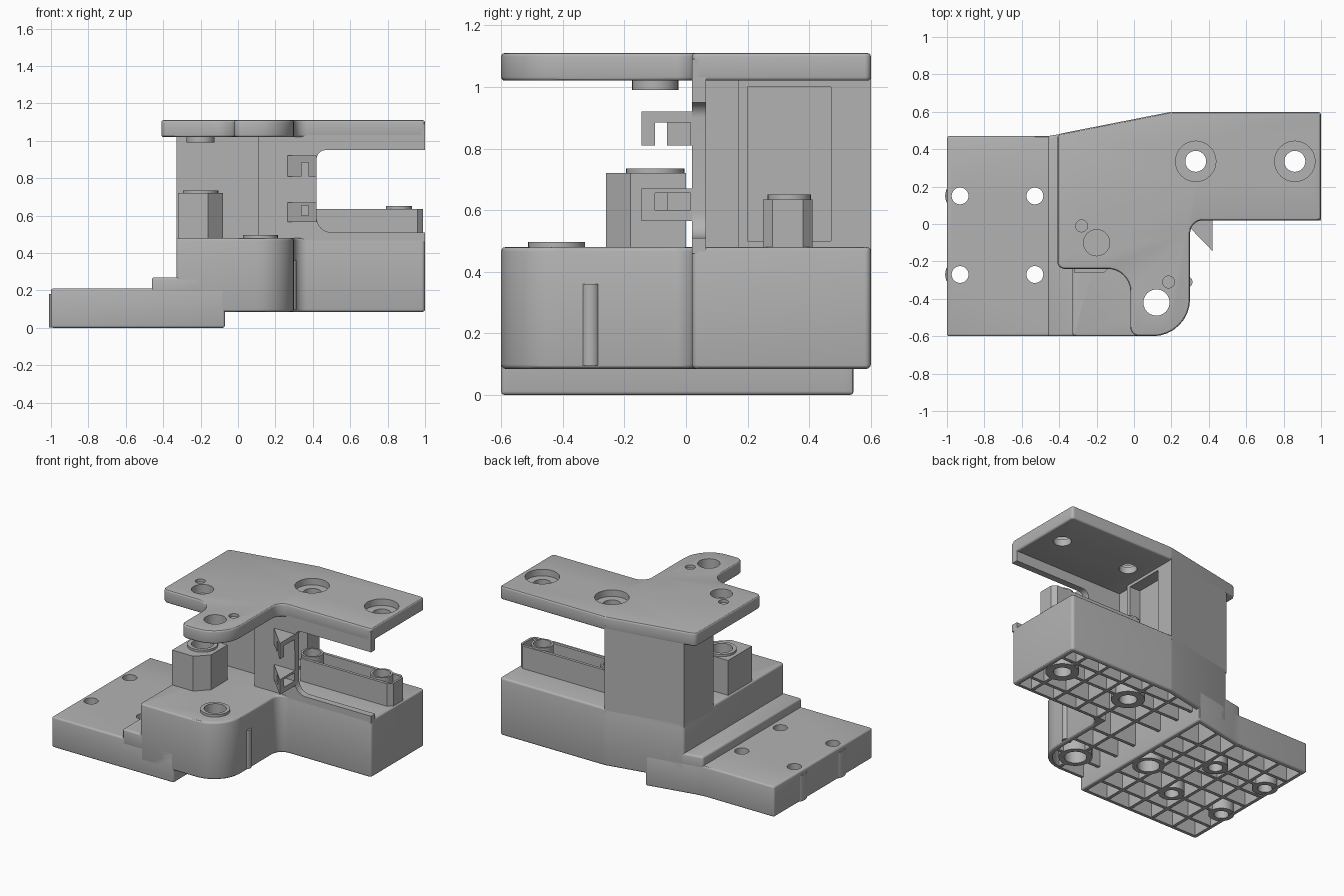
import bpy, bmesh, math
from mathutils import Vector

cube = bpy.data.objects.get("Cube")
if cube:
    bpy.data.objects.remove(cube)

grey = bpy.data.materials.new("plain grey")
grey.use_nodes = True
COLOR = (0.45, 0.45, 0.45, 1)
grey.diffuse_color = COLOR
grey.node_tree.nodes["Principled BSDF"].inputs["Base Color"].default_value = COLOR


def rounded(points, steps=8):
    """Outline from (x, y) or (x, y, radius) corners."""
    out = []
    n = len(points)
    for i, p in enumerate(points):
        c = Vector(p[:2])
        if len(p) < 3:
            out.append(c)
            continue
        a = (Vector(points[i - 1][:2]) - c).normalized()
        b = (Vector(points[(i + 1) % n][:2]) - c).normalized()
        half = a.angle(b) / 2
        mid = c + (a + b).normalized() * p[2] / math.sin(half)
        s = c + a * p[2] / math.tan(half) - mid
        e = c + b * p[2] / math.tan(half) - mid
        turn = math.atan2(s.x * e.y - s.y * e.x, s.dot(e))
        for k in range(steps + 1):
            t = turn * k / steps
            out.append(mid + Vector((s.x * math.cos(t) - s.y * math.sin(t),
                                     s.x * math.sin(t) + s.y * math.cos(t))))
    return out


def finish(bm, name):
    bmesh.ops.recalc_face_normals(bm, faces=bm.faces)
    mesh = bpy.data.meshes.new(name)
    bm.to_mesh(mesh)
    bm.free()
    mesh.materials.append(grey)
    obj = bpy.data.objects.new(name, mesh)
    bpy.context.collection.objects.link(obj)
    return obj


def prism(name, points, lo, hi, bevel=0, upright=False):
    """Extrude an outline along z, or along y when upright."""
    bm = bmesh.new()
    place = (lambda p: (p.x, lo, p.y)) if upright else (lambda p: (p.x, p.y, lo))
    face = bm.faces.new([bm.verts.new(place(p)) for p in rounded(points)])
    new = bmesh.ops.extrude_face_region(bm, geom=[face])["geom"]
    shift = (0, hi - lo, 0) if upright else (0, 0, hi - lo)
    bmesh.ops.translate(bm, verts=[v for v in new if isinstance(v, bmesh.types.BMVert)], vec=shift)
    obj = finish(bm, name)
    if bevel:
        mod = obj.modifiers.new("soft edges", "BEVEL")
        mod.width, mod.segments, mod.limit_method = bevel, 3, "ANGLE"
        mod.angle_limit = math.radians(35)
    return obj


def box(name, x0, x1, y0, y1, z0, z1, bevel=0):
    return prism(name, [(x0, y0), (x1, y0), (x1, y1), (x0, y1)], z0, z1, bevel)


def cylinders(name, spots, lo, hi):
    bm = bmesh.new()
    for x, y, r in spots:
        new = bmesh.ops.create_cone(bm, cap_ends=True, segments=32, radius1=r, radius2=r, depth=hi - lo)
        bmesh.ops.translate(bm, verts=new["verts"], vec=(x, y, (lo + hi) / 2))
    return finish(bm, name)


def back(x):
    """Rear edge of the body at a given x."""
    return 0.47 if x < -0.46 else min(0.6, 0.48 + (x + 0.4) * 0.2)


# Cutters: through holes, counterbores, pin recesses and underside pockets
post_spot, pad_spot = (-0.2, -0.1), (0.12, -0.42)
screws = [(0.33, 0.335), (0.86, 0.335)]
mounts = [(x, y) for x in (-0.93, -0.53) for y in (0.15, -0.27)]
holes = cylinders("hole_cutter", [(*post_spot, 0.07), (*pad_spot, 0.07)]
                  + [(*s, 0.056) for s in screws] + [(*m, 0.045) for m in mounts], -0.5, 1.5)
counterbores = cylinders("counterbore_cutter", [(*s, 0.108) for s in screws], 1.065, 1.3)
pins = cylinders("pin_cutter", [(-0.28, -0.01, 0.032), (0.185, -0.31, 0.032)], 1.09, 1.3)
CEIL_BASE, CEIL_BODY = 0.15, 0.42
pocket_base = prism("base_pocket", [(-0.97, -0.57), (-0.1, -0.57), (-0.1, back(-0.1) - 0.03),
                                    (-0.46, 0.44), (-0.97, 0.44)], -0.5, CEIL_BASE)
pocket_mid = prism("middle_pocket", [(-0.3, -0.57), (-0.1, -0.57), (-0.1, back(-0.1) - 0.03),
                                     (-0.3, back(-0.3) - 0.03)], -0.5, CEIL_BODY)
pocket_body = prism("body_pocket", [(-0.07, -0.57), (0.27, -0.57, 0.17), (0.27, 0.05), (0.97, 0.05),
                                    (0.97, 0.57), (0.2, 0.57), (-0.07, back(-0.07) - 0.03)], -0.5, CEIL_BODY)
groove = box("column_groove_cutter", 0.12, 0.5, 0.2, 0.47, 0.5, 1.0)
tray_cut = box("tray_cutter", 0.33, 0.975, 0.27, 0.39, 0.56, 0.9)
hook_cuts = [box("hook_cutter", 0.34, 0.6, -0.1, 0.015, z0, z1) for z0, z1 in ((0.81, 0.885), (0.6, 0.655))]
pockets = [pocket_base, pocket_mid, pocket_body]
cutters = [holes, counterbores, pins, groove, tray_cut] + pockets + hook_cuts

parts = []


def add(obj, *cuts):
    for c in cuts:
        mod = obj.modifiers.new("cut", "BOOLEAN")
        mod.operation, mod.solver, mod.object = "DIFFERENCE", "EXACT", c
    parts.append(obj)


# Mounting base and step
add(prism("mounting_base", [(-1, -0.6), (-0.07, -0.6), (-0.07, back(-0.07)), (-0.4, 0.48),
                            (-0.46, 0.47), (-1, 0.47)], 0, 0.21, 0.012), holes, *pockets)
add(prism("base_step", [(-0.46, -0.6), (-0.2, -0.6), (-0.2, back(-0.2)), (-0.4, 0.48), (-0.46, 0.47)],
          0.16, 0.27, 0.012), holes, *pockets)

# Main body
inner = [(1, 0.6, 0.02), (0.2, 0.6, 0.1)]
add(prism("main_body", [(-0.33, -0.6, 0.02), (0.3, -0.6, 0.2), (0.3, 0.02, 0.07), (1, 0.02, 0.02)]
          + inner + [(-0.33, back(-0.33))], 0.085, 0.48, 0.014), holes, *pockets)

# Top plate
add(prism("top_plate", [(-0.41, -0.24, 0.04), (-0.02, -0.24, 0.12), (-0.02, -0.6, 0.05), (0.3, -0.6, 0.2),
                        (0.3, 0.02, 0.07), (1, 0.02, 0.02)] + inner + [(-0.41, 0.48, 0.03)],
          1.02, 1.11, 0.012), holes, counterbores, pins)
add(cylinders("plate_boss", [(*post_spot, 0.075)], 0.99, 1.05))

# Rear column and front wall with its window
add(prism("column", [(-0.33, 0.17), (0.2, 0.17), (0.2, 0.6), (-0.33, back(-0.33))], 0.45, 1.05), groove)
add(box("column_web", 0.11, 0.17, 0.04, 0.19, 0.45, 1.05))
add(prism("window_wall", [(0.11, 0.46), (1, 0.46), (1, 0.51), (0.42, 0.51, 0.08), (0.42, 0.95, 0.05),
                          (1, 0.95), (1, 1.09), (0.11, 1.09)], 0.02, 0.065, upright=True))

# Wedge hooks
for cut, (z0, z1) in zip(hook_cuts, ((0.81, 0.92), (0.565, 0.67))):
    add(prism("hook", [(0.42, -0.145), (0.42, 0.03), (0.265, 0.03), (0.265, 0.015)], z0, z1), cut)

# Post, raised rings and side ridge
add(prism("post", [(-0.32, -0.26), (-0.16, -0.26), (-0.08, -0.18), (-0.08, 0), (-0.32, 0)], 0.45, 0.72), holes)
add(cylinders("post_ring", [(*post_spot, 0.095)], 0.7, 0.735), holes)
add(cylinders("pad_ring", [(*pad_spot, 0.093)], 0.46, 0.497), holes)
add(cylinders("side_ridge", [(0.283, -0.31, 0.03)], 0.095, 0.36))

# Screw tray with bosses
add(prism("tray", [(0.3, 0.25), (0.96, 0.25), (0.99, 0.28), (0.99, 0.38), (0.96, 0.41), (0.3, 0.41)],
          0.45, 0.635), tray_cut, holes)
add(cylinders("tray_bosses", [(*s, 0.07) for s in screws], 0.45, 0.65), holes)

# Underside tubes around the holes
add(cylinders("base_tubes", [(*m, 0.08) for m in mounts], 0.002, 0.18), holes)
add(cylinders("post_tube", [(*post_spot, 0.1)], 0.002, 0.45), holes)
add(cylinders("body_tubes", [(*s, 0.105) for s in screws + [pad_spot]], 0.087, 0.45), holes)

# Underside ribs
W = 0.011
for x in (-0.8, -0.63, -0.45, -0.27):
    top = 0.18 if x < -0.3 else 0.44
    add(box("base_rib", x - W, x + W, -0.58, back(x) - 0.015, 0.002, top), holes)
for y in (-0.43, -0.27, -0.1, 0.05, 0.15, 0.3):
    add(box("base_rib", -0.98, -0.09, y - W, y + W, 0.002, 0.16), holes)
    add(box("middle_rib", -0.31, -0.09, y - W, y + W, 0.15, 0.44), holes)
for x in (0.12, 0.33, 0.5, 0.68, 0.86):
    add(box("body_rib", x - W, x + W, -0.58 if x < 0.2 else 0.03, back(x) - 0.015, 0.087, 0.44), holes)
for y in (-0.42, -0.25, -0.08, 0.16, 0.335, 0.47):
    add(box("body_rib", -0.08, 0.285 if y < 0 else 0.985, y - W, y + W, 0.087, 0.44), holes)

# Apply cuts, drop the cutters and shade
bpy.context.view_layer.update()
graph = bpy.context.evaluated_depsgraph_get()
done = [(o, bpy.data.meshes.new_from_object(o.evaluated_get(graph))) for o in parts]
for obj, mesh in done:
    obj.modifiers.clear()
    obj.data = mesh
for c in cutters:
    bpy.data.objects.remove(c)
bpy.ops.object.select_all(action="DESELECT")
for obj in parts:
    obj.select_set(True)
bpy.context.view_layer.objects.active = parts[0]
bpy.ops.object.shade_smooth_by_angle(angle=math.radians(30))
